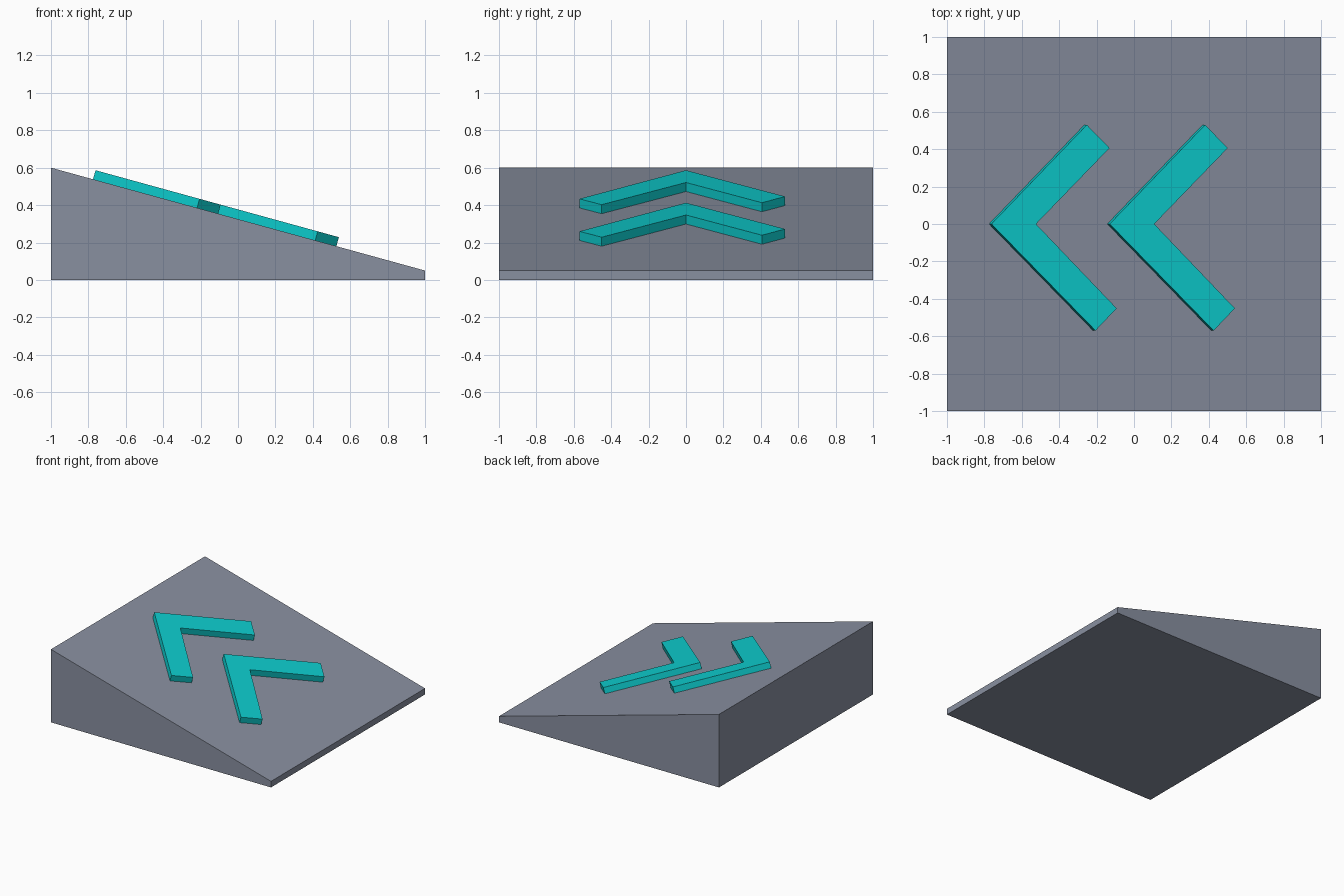
import bpy
import bmesh
from mathutils import Matrix, Vector

cube = bpy.data.objects.get("Cube")
if cube:
    bpy.data.objects.remove(cube, do_unlink=True)

HIGH, LOW = 0.6, 0.05            # ramp heights at the -x and +x ends
SLOPE = (LOW - HIGH) / 2
NORMAL = Vector((-SLOPE, 0, 1)).normalized()


def material(name, colour):
    mat = bpy.data.materials.new(name)
    mat.use_nodes = True
    mat.diffuse_color = colour
    mat.node_tree.nodes["Principled BSDF"].inputs["Base Color"].default_value = colour
    return mat


def prism(name, outline, direction, mat):
    """Extrude a planar outline along a direction into a closed solid."""
    bm = bmesh.new()
    face = bm.faces.new([bm.verts.new(p) for p in outline])
    result = bmesh.ops.extrude_face_region(bm, geom=[face], use_keep_orig=True)
    moved = [v for v in result["geom"] if isinstance(v, bmesh.types.BMVert)]
    bmesh.ops.translate(bm, verts=moved, vec=direction)
    bmesh.ops.recalc_face_normals(bm, faces=bm.faces)
    mesh = bpy.data.meshes.new(name)
    bm.to_mesh(mesh)
    bm.free()
    mesh.materials.append(mat)
    obj = bpy.data.objects.new(name, mesh)
    bpy.context.scene.collection.objects.link(obj)
    return obj


grey = material("slate grey", (0.25, 0.277, 0.352, 1))
teal = material("bright teal", (0.004, 0.61, 0.62, 1))

# Wedge-shaped ramp
side = [(-1, -1, 0), (1, -1, 0), (1, -1, LOW), (-1, -1, HIGH)]
prism("ramp", side, Vector((0, 2, 0)), grey)

# Raised arrow chevrons lying on the slope, pointing uphill
chevron = [(-0.775, 0), (-0.219, -0.57), (-0.106, -0.451),
           (-0.537, 0), (-0.144, 0.406), (-0.265, 0.53)]
for name, shift in (("upper_chevron", 0), ("lower_chevron", 0.632)):
    outline = [(x + shift, y, (HIGH + LOW) / 2 + SLOPE * (x + shift))
               for x, y in chevron]
    prism(name, outline, NORMAL * 0.05, teal)
